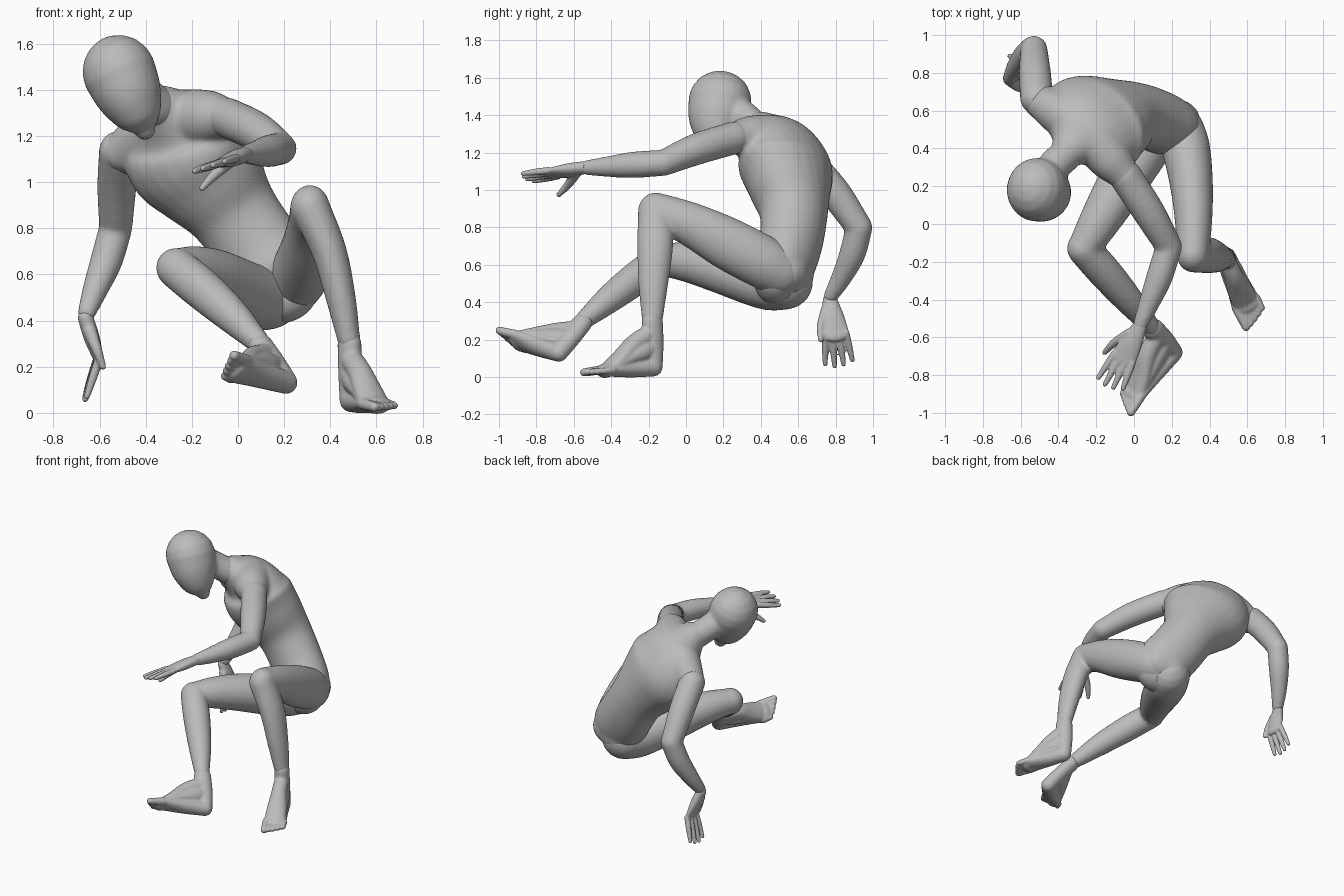
import bpy, bmesh, math
from mathutils import Vector as V

if "Cube" in bpy.data.objects:
    bpy.data.objects.remove(bpy.data.objects["Cube"])

grey = bpy.data.materials.new("mannequin grey")
grey.use_nodes = True
COLOUR = (0.5, 0.5, 0.5, 1)
grey.diffuse_color = COLOUR
grey.node_tree.nodes["Principled BSDF"].inputs["Base Color"].default_value = COLOUR
SIDES = 24


def tube(bm, stations, side=(1, 0, 0), end_side=None):
    """Round-ended loft through stations of (x, y, z, half width, half depth)."""
    s = [V(p if len(p) == 5 else (*p, p[3])) for p in stations]
    s = [2 * s[0] - s[1]] + s + [2 * s[-1] - s[-2]]
    path, steps = [], 6
    for i in range(1, len(s) - 2):
        a, b, c, d = s[i - 1:i + 3]
        for k in range(steps + (i == len(s) - 3)):
            t = k / steps
            path.append(0.5 * (2 * b + (c - a) * t + (2 * a - 5 * b + 4 * c - d) * t ** 2
                               + (3 * b - a - 3 * c + d) * t ** 3))
    rings, last = [], len(path) - 1
    side, end_side = V(side), V(end_side or side)
    for i, p in enumerate(path):
        tan = (path[min(i + 1, last)].xyz - path[max(i - 1, 0)].xyz).normalized()
        sv = side.lerp(end_side, i / last)
        sv = (sv - tan * sv.dot(tan)).normalized()
        frame = (p.xyz, tan, sv, tan.cross(sv), p[3], p[4])
        angles = [0]
        if i == 0:
            angles = [-80, -60, -40, -20, 0]
        elif i == last:
            angles = [0, 20, 40, 60, 80]
        rings += [(frame, math.radians(a)) for a in angles]
    loops = []
    for (o, tan, sv, n, w, d), a in rings:
        o = o + tan * math.sin(a) * (w + d) / 2
        loops.append([bm.verts.new(o + math.cos(a) * (sv * w * math.cos(q) + n * d * math.sin(q)))
                      for q in (math.tau * j / SIDES for j in range(SIDES))])
    for r, q in zip(loops, loops[1:]):
        for j in range(SIDES):
            k = (j + 1) % SIDES
            bm.faces.new((r[j], r[k], q[k], q[j]))
    bm.faces.new(loops[0][::-1])
    bm.faces.new(loops[-1])


def finish(name, bm, voxel=0.012, smooth=6):
    """Fuse the tubes of one part into a single smooth skin."""
    bmesh.ops.recalc_face_normals(bm, faces=bm.faces)
    mesh = bpy.data.meshes.new(name)
    bm.to_mesh(mesh)
    bm.free()
    mesh.materials.append(grey)
    mesh.shade_smooth()
    ob = bpy.data.objects.new(name, mesh)
    bpy.context.scene.collection.objects.link(ob)
    m = ob.modifiers.new("fuse", "REMESH")
    m.mode, m.voxel_size, m.use_smooth_shade = "VOXEL", voxel, True
    m = ob.modifiers.new("soften", "SMOOTH")
    m.factor, m.iterations = 0.5, smooth


def part(name, *tubes, **kw):
    bm = bmesh.new()
    for stations, *sides in tubes:
        tube(bm, stations, *sides)
    finish(name, bm, **kw)


def hand(name, wrist, knuckle, tip, across, thumb):
    """Palm, four spread fingers and a thumb; across points to the thumb."""
    wrist, knuckle, tip, thumb = V(wrist), V(knuckle), V(tip), V(thumb)
    across = V(across).normalized()
    bm = bmesh.new()
    tube(bm, [(*wrist, .04, .034), (*wrist.lerp(knuckle, .5), .06, .034),
              (*knuckle, .072, .022)], across)
    for i, reach in enumerate((.94, 1.02, .98, .86)):
        base = knuckle + across * (.056 - .037 * i)
        end = base + (tip - knuckle) * reach * .95 + across * (.018 - .012 * i)
        tube(bm, [(*base, .019), (*base.lerp(end, .5), .018), (*end, .013)], across)
    root = wrist.lerp(knuckle, .3) + across * .03
    mid = root.lerp(thumb, .55) + across * .012
    tube(bm, [(*root, .03), (*mid, .022), (*thumb, .014)], across)
    finish(name, bm, voxel=.006, smooth=3)


def foot(name, ankle, heel, ball, tip, across):
    """Heel, sole, instep and five toes; across points to the big toe."""
    ankle, heel, ball, tip = V(ankle), V(heel), V(ball), V(tip)
    across = V(across).normalized()
    bm = bmesh.new()
    tube(bm, [(*ankle, .05, .058), (*ankle.lerp(heel, .5), .05, .06), (*heel, .05)], across)
    tube(bm, [(*heel, .05), (*heel.lerp(ball, .5), .062, .048), (*ball, .08, .036)], across)
    for sink, r in ((.08, .052), (.4, .06)):
        arch = ankle.lerp(ball, .42).lerp(heel, sink)
        fore = ankle.lerp(ball, .74).lerp(heel, sink * .5)
        tube(bm, [(*ankle.lerp(heel, sink + .15), .048), (*arch, r), (*fore, .066, .042),
                  (*ball, .072, .036)], across)
    for i, reach in enumerate((1.05, 1, .88, .74, .58)):
        r = .026 if i == 0 else .021
        base = ball + across * (.056 - .03 * i)
        end = base + (tip - ball) * reach
        tube(bm, [(*base, r), (*end, r * .85)], across)
    finish(name, bm, voxel=.007, smooth=7)


# Torso: twisting trunk, shoulder girdle and buttocks
HIP, CHEST = (.9, -.1, .4), (.7, -.72, .15)
part("torso",
     ([(.2, .49, .53, .16, .125), (.17, .52, .59, .195, .16), (.08, .56, .72, .195, .168),
       (-.02, .575, .87, .2, .18), (-.115, .555, 1.0, .26, .21), (-.205, .53, 1.12, .31, .228),
       (-.26, .495, 1.23, .265, .18), (-.33, .41, 1.315, .13, .11), (-.375, .36, 1.345, .08)],
      HIP, CHEST),
     ([(-.5, .65, 1.13, .09), (-.37, .575, 1.22, .125), (-.24, .495, 1.26, .138),
       (-.13, .35, 1.28, .12), (-.06, .27, 1.28, .09)],),
     ([(.14, .56, .54, .125), (.23, .535, .57, .125)],),
     smooth=14)

# Head with its neck
part("head",
     ([(-.514, .182, 1.475, .16, .17), (-.472, .168, 1.38, .145, .156),
       (-.435, .165, 1.3, .113, .122), (-.415, .168, 1.257, .082, .086),
       (-.403, .172, 1.228, .046, .048)], (.9, -.1, .38)),
     ([(-.47, .23, 1.43, .1), (-.42, .31, 1.385, .088), (-.35, .375, 1.325, .088)],))

# Arms
part("left_arm",
     ([(-.05, .26, 1.28, .088), (.08, .06, 1.22, .085), (.185, -.12, 1.145, .07)],),
     ([(.185, -.12, 1.145, .07), (.135, -.28, 1.135, .07), (.08, -.42, 1.125, .055),
       (.035, -.53, 1.12, .04)],))
part("right_arm",
     ([(-.515, .665, 1.135, .088), (-.525, .8, .98, .085), (-.53, .925, .8, .072)],),
     ([(-.53, .925, .8, .072), (-.57, .89, .66, .07), (-.62, .83, .53, .055),
       (-.655, .775, .435, .04)],))
hand("left_hand", (.03, -.545, 1.12), (-.055, -.71, 1.09), (-.135, -.865, 1.065),
     (-.8, .45, -.25), (-.155, -.68, .975))
hand("right_hand", (-.66, .77, .41), (-.605, .8, .235), (-.665, .82, .055),
     (.05, -1, -.05), (-.585, .72, .2))

# Legs
part("left_leg",
     ([(.24, .5, .565, .13, .135), (.275, .4, .62, .128, .142), (.303, .22, .715, .115, .14),
       (.315, .03, .815, .1, .118), (.312, -.165, .893, .085, .096)],),
     ([(.312, -.165, .893, .085, .092), (.395, -.165, .7, .076, .096),
       (.445, -.175, .5, .065, .08), (.48, -.18, .32, .05, .058)],))
part("right_leg",
     ([(.13, .53, .51, .15), (.06, .42, .505, .143), (-.09, .17, .58, .127),
       (-.185, .01, .615, .108), (-.268, -.13, .628, .086)],),
     ([(-.268, -.13, .628, .088), (-.16, -.25, .54, .09), (-.03, -.4, .425, .077),
       (.09, -.545, .305, .05)],))
foot("left_foot", (.483, -.18, .3), (.49, -.175, .053), (.592, -.42, .039), (.64, -.515, .026),
     (-.85, -.45, 0))
foot("right_foot", (.1, -.555, .29), (.208, -.68, .132), (.005, -.885, .19), (-.045, -.965, .21),
     (.55, -.5, .66))
